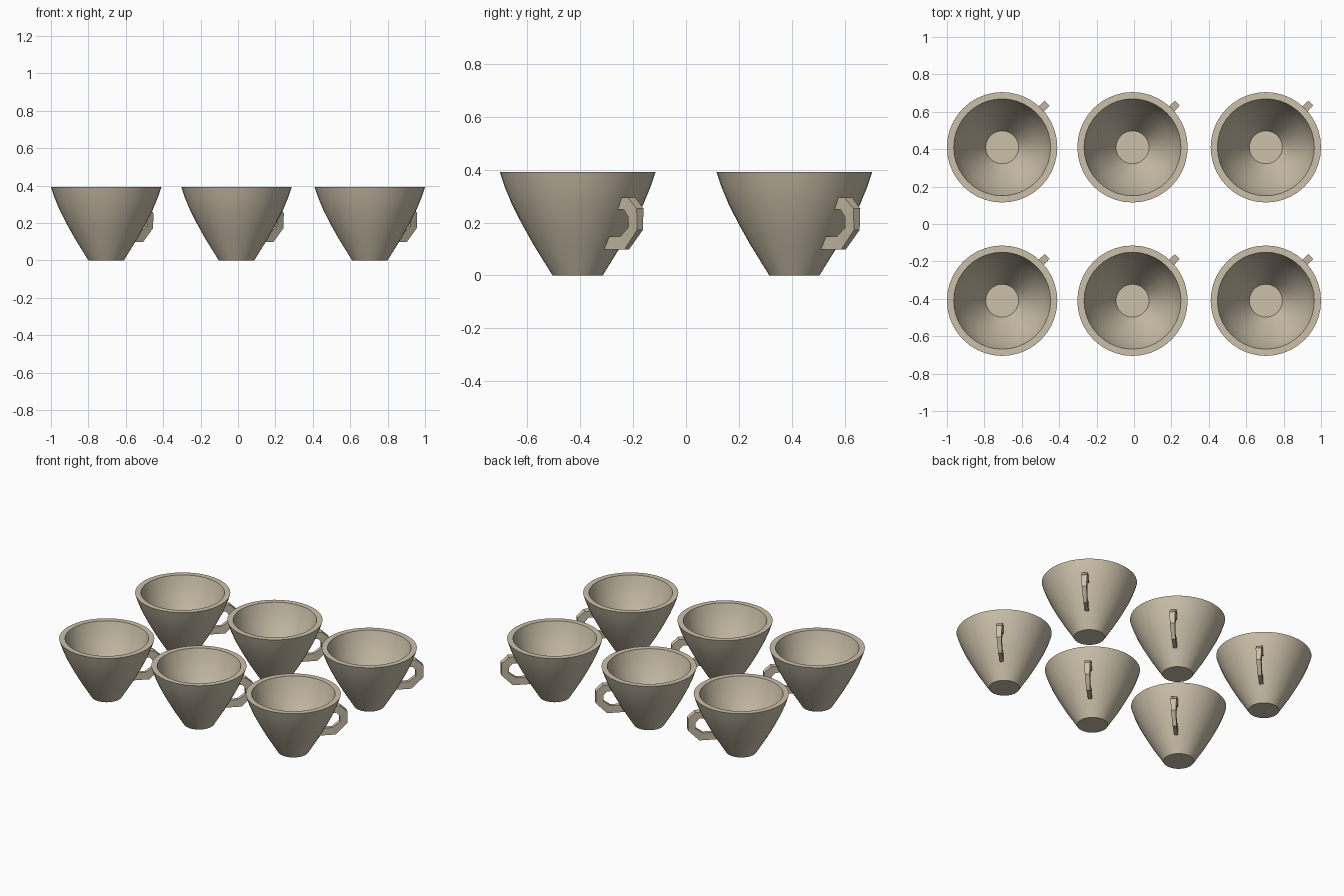
import bpy, bmesh, math
from mathutils import Matrix

if "Cube" in bpy.data.objects:
    bpy.data.objects.remove(bpy.data.objects["Cube"], do_unlink=True)

clay = bpy.data.materials.new("warm_beige_ceramic")
clay.use_nodes = True
color = (0.60, 0.53, 0.40, 1)
clay.diffuse_color = color
clay.node_tree.nodes["Principled BSDF"].inputs["Base Color"].default_value = color


def finish(bm, name):
    bmesh.ops.recalc_face_normals(bm, faces=bm.faces[:])
    mesh = bpy.data.meshes.new(name)
    bm.to_mesh(mesh)
    bm.free()
    mesh.materials.append(clay)
    return mesh


# Bowl: outer wall, flat rim, inner wall and floor turned round the z axis
def bowl_mesh(segments=40):
    profile = [(0, 0), (0.095, 0), (0.168, 0.118), (0.212, 0.197), (0.249, 0.27),
               (0.276, 0.335), (0.295, 0.392), (0.259, 0.392), (0.243, 0.335),
               (0.217, 0.27), (0.179, 0.197), (0.136, 0.118), (0.088, 0.04), (0, 0.04)]
    bm = bmesh.new()
    verts = [bm.verts.new((r, 0, z)) for r, z in profile]
    edges = [bm.edges.new(pair) for pair in zip(verts, verts[1:])]
    bmesh.ops.spin(bm, geom=verts + edges, cent=(0, 0, 0), axis=(0, 0, 1),
                   angle=math.tau, steps=segments, use_merge=True)
    bmesh.ops.remove_doubles(bm, verts=bm.verts[:], dist=0.0005)
    return finish(bm, "cup_bowl")


# Handle: angular loop, a little wider at the top than at the bottom
def handle_mesh():
    outer = [(0.235, 0.294), (0.292, 0.294), (0.337, 0.253), (0.337, 0.172),
             (0.265, 0.098), (0.14, 0.098)]
    inner = [(0.228, 0.25), (0.268, 0.25), (0.29, 0.223), (0.29, 0.182),
             (0.242, 0.147), (0.165, 0.147)]
    bm = bmesh.new()
    rings = []
    for (ro, zo), (ri, zi) in zip(outer, inner):
        half = 0.012 + 0.04 * (zo - 0.098)
        rings.append([bm.verts.new(p) for p in ((ro, -half, zo), (ro, half, zo),
                                                (ri, half, zi), (ri, -half, zi))])
    for a, b in zip(rings, rings[1:]):
        for i in range(4):
            j = (i + 1) % 4
            bm.faces.new((a[i], a[j], b[j], b[i]))
    bm.faces.new(rings[0])
    bm.faces.new(rings[-1])
    bmesh.ops.rotate(bm, verts=bm.verts[:], cent=(0, 0, 0),
                     matrix=Matrix.Rotation(math.radians(44.5), 3, "Z"))
    return finish(bm, "cup_handle")


bowl, handle = bowl_mesh(), handle_mesh()


def place(mesh, name, x, y):
    obj = bpy.data.objects.new(name, mesh)
    obj.location = (x, y, 0)
    bpy.context.collection.objects.link(obj)
    return obj


# Six cups in two rows of three
bowls = []
for row, y in (("front", -0.41), ("back", 0.41)):
    for col, x in (("right", -0.705), ("middle", -0.008), ("left", 0.705)):
        bowls.append(place(bowl, f"{row}_{col}_cup_bowl", x, y))
        place(handle, f"{row}_{col}_cup_handle", x, y)

# Smooth walls with crisp rim and base
bpy.ops.object.select_all(action="DESELECT")
bowls[0].select_set(True)
bpy.context.view_layer.objects.active = bowls[0]
bpy.ops.object.shade_smooth_by_angle(angle=math.radians(30))
